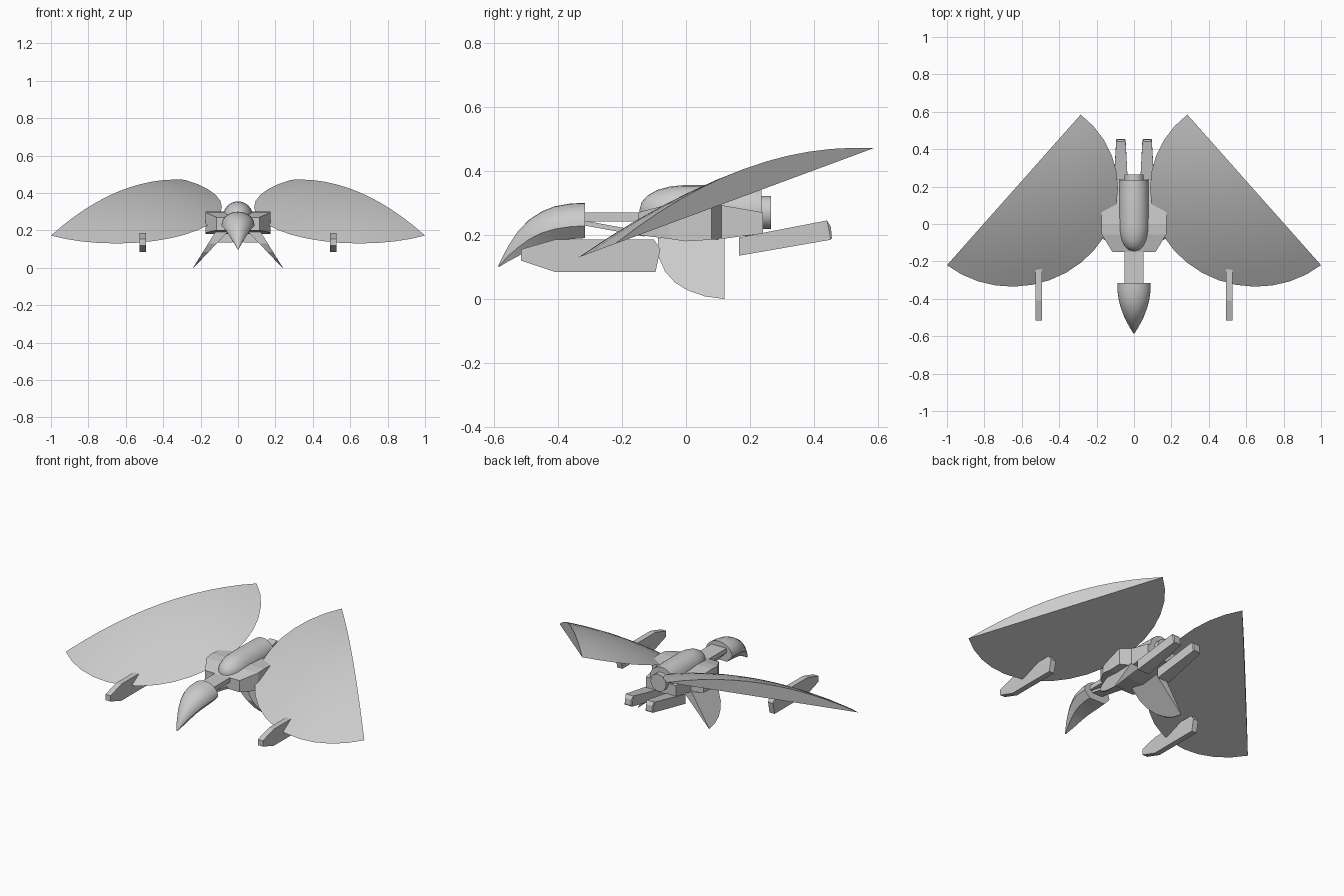
import bpy, bmesh
from math import sin, cos, pi
from mathutils import Vector

if "Cube" in bpy.data.objects:
    bpy.data.objects.remove(bpy.data.objects["Cube"])


def finish(name, bm, mirror=False, smooth=None):
    bmesh.ops.remove_doubles(bm, verts=bm.verts, dist=1e-5)
    bmesh.ops.recalc_face_normals(bm, faces=bm.faces)
    me = bpy.data.meshes.new(name)
    bm.to_mesh(me)
    bm.free()
    ob = bpy.data.objects.new(name, me)
    bpy.context.collection.objects.link(ob)
    if mirror:
        ob.modifiers.new("mirror", 'MIRROR')
    if smooth:
        bpy.ops.object.select_all(action='DESELECT')
        ob.select_set(True)
        bpy.context.view_layer.objects.active = ob
        bpy.ops.object.shade_smooth_by_angle(angle=smooth)
    return ob


def loft(name, rings, mirror=False, smooth=None):
    """Skin a list of equal-length point rings and cap both ends."""
    bm = bmesh.new()
    vs = [[bm.verts.new(p) for p in r] for r in rings]
    n = len(vs[0])
    for a, b in zip(vs, vs[1:]):
        for i in range(n):
            j = (i + 1) % n
            bm.faces.new((a[i], a[j], b[j], b[i]))
    bm.faces.new(vs[0])
    bm.faces.new(vs[-1])
    return finish(name, bm, mirror, smooth)


def rect(y, x0, x1, z0, z1):
    return [(x0, y, z0), (x1, y, z0), (x1, y, z1), (x0, y, z1)]


def circle(y, r, zc, n=24):
    return [(r * cos(2 * pi * i / n), y, zc + r * sin(2 * pi * i / n)) for i in range(n)]


# wings: half discs with a flat underside and a shallow domed top
def wing():
    tail, tip = Vector((0.285, 0.585)), Vector((1.0, -0.22))
    c, u = (tail + tip) / 2, (tip - tail) / 2
    n = Vector((u.y, -u.x)).normalized()
    d = u.normalized()
    segs, rows = 18, 6

    def pt(r, k):
        t = pi * k / segs
        p = c + r * (u * cos(t) + n * 0.535 * sin(t) - d * 0.04 * sin(t))
        return (p.x, p.y, 0.13 + 0.37 * (p.y + 0.335) + 0.085 * (1 - r * r))

    bm = bmesh.new()
    mid = bm.verts.new(pt(0, 0))
    g = [[bm.verts.new(pt(r / rows, k)) for k in range(segs + 1)] for r in range(1, rows + 1)]
    for k in range(segs):
        bm.faces.new((mid, g[0][k], g[0][k + 1]))
        for a, b in zip(g, g[1:]):
            bm.faces.new((a[k], b[k], b[k + 1], a[k + 1]))
    bm.faces.new(g[-1])
    bm.faces.new([r[0] for r in reversed(g)] + [mid] + [r[-1] for r in g])
    finish("wing", bm, True, 0.35)


wing()

# wing guns: flat bars with a chamfered nose
gun = [(-0.515, 0.12), (-0.41, 0.085), (-0.095, 0.085), (-0.08, 0.155),
       (-0.1, 0.185), (-0.41, 0.185), (-0.515, 0.155)]
loft("wing_gun", [[(x, y, z) for y, z in gun] for x in (0.493, 0.527)], True)

# lower fins: splayed quarter fans, thick at the root
fin = [(-0.088, 0.19), (-0.085, 0.13), (-0.065, 0.085), (-0.035, 0.052),
       (0.005, 0.027), (0.06, 0.008), (0.12, 0.0), (0.12, 0.19)]
loft("lower_fin", [[(0.24 - 0.62 * z, y, z) for y, z in fin],
                   [(0.237 - 0.95 * z, y, z) for y, z in fin]], True)

# hull: faceted block widening in the middle
loft("hull", [rect(y, -w, w, a, b) for y, w, a, b in (
    (-0.15, 0.115, 0.20, 0.27), (-0.055, 0.173, 0.188, 0.295), (0.0, 0.175, 0.18, 0.30),
    (0.08, 0.172, 0.185, 0.295), (0.11, 0.11, 0.187, 0.293), (0.24, 0.1, 0.205, 0.27))])

# fuselage: round-nosed cylinder on top of the hull
prof = [(-0.145, 0.004), (-0.138, 0.028), (-0.12, 0.048), (-0.09, 0.065),
        (-0.05, 0.076), (-0.01, 0.08), (0.13, 0.08), (0.235, 0.078)]
loft("fuselage", [circle(y, r, 0.275) for y, r in prof], smooth=0.6)
loft("engine_nozzle", [circle(y, 0.052, 0.27, 16) for y in (0.22, 0.265)], smooth=0.6)

# neck beam and the thin strut below it
loft("neck", [rect(y, -0.05, 0.05, 0.242, 0.27) for y in (-0.33, -0.13)])
loft("neck_strut", [rect(-0.32, -0.035, 0.035, 0.23, 0.245),
                    rect(-0.13, -0.035, 0.035, 0.195, 0.21)])


# head: rounded top, flat belly, drooping to a beak
def head_ring(y, w, top, bot):
    m = bot + 0.35 * (top - bot)
    arc = [(w * cos(pi * i / 14), y, m + (top - m) * sin(pi * i / 14)) for i in range(15)]
    return arc + [(-0.6 * w, y, bot), (0.6 * w, y, bot)]


loft("head", [head_ring(*s) for s in (
    (-0.315, 0.088, 0.30, 0.19), (-0.36, 0.088, 0.298, 0.187), (-0.41, 0.081, 0.289, 0.18),
    (-0.45, 0.07, 0.273, 0.17), (-0.49, 0.055, 0.247, 0.153), (-0.525, 0.038, 0.21, 0.133),
    (-0.555, 0.022, 0.165, 0.117), (-0.585, 0.003, 0.106, 0.099))], smooth=0.6)

# tail bars: tapered, rising backwards under the engine
bars = [(0.165, 0.03, 0.112, 0.135, 0.192), (0.44, 0.045, 0.095, 0.185, 0.245)]
rings = [rect(*b) for b in bars]
rings[1] = [(x, y + (0.012 if z < 0.2 else 0.0), z) for x, y, z in rings[1]]
rings.append([(0.05, 0.455, 0.19), (0.09, 0.455, 0.19), (0.09, 0.452, 0.225), (0.05, 0.452, 0.225)])
loft("tail_bar", rings, True)
